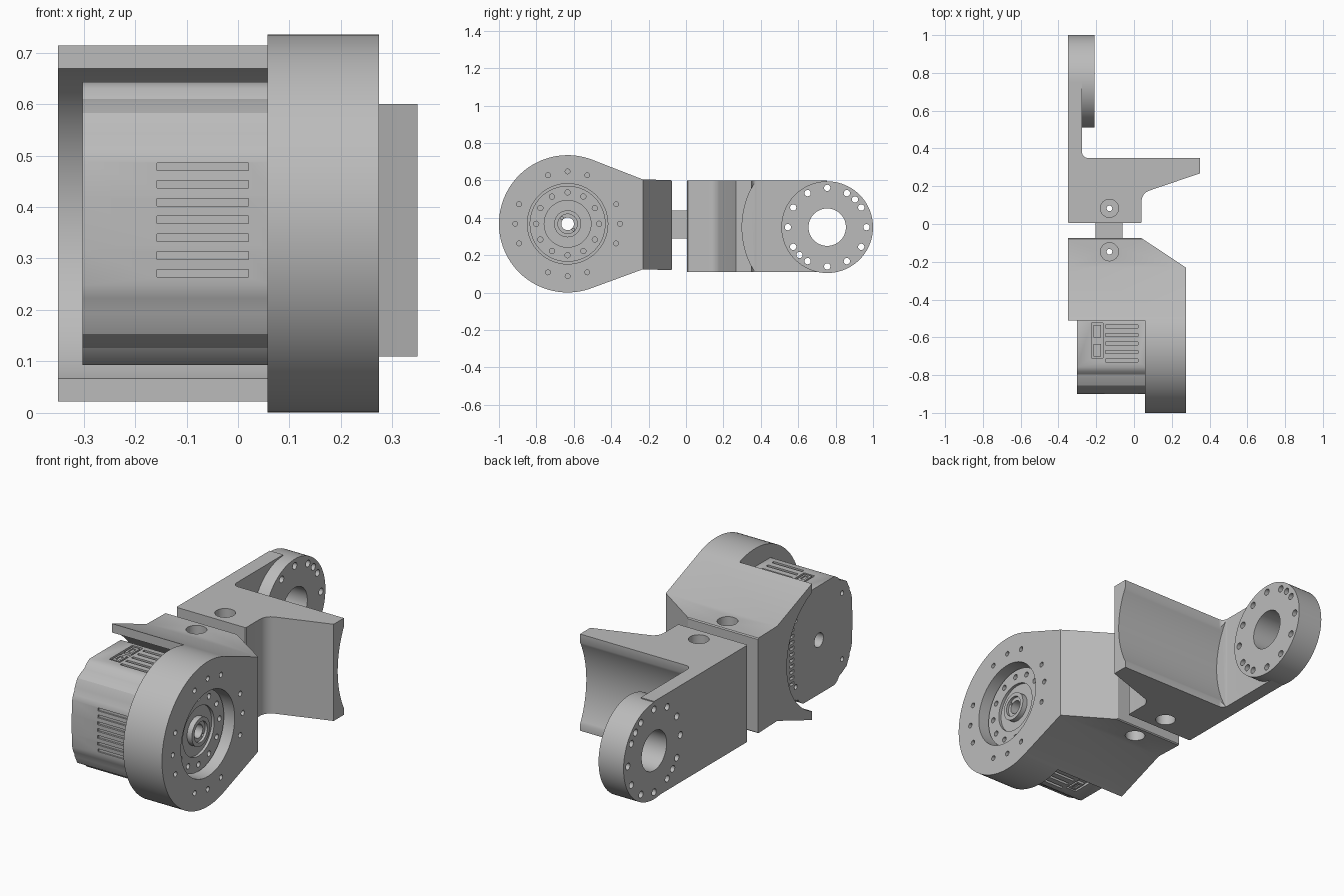
import bpy, bmesh, math

cube = bpy.data.objects.get("Cube")
if cube:
    bpy.data.objects.remove(cube, do_unlink=True)

metal = bpy.data.materials.new("plain_grey_metal")
metal.use_nodes = True
grey = (0.5, 0.5, 0.5, 1)
metal.diffuse_color = grey
metal.node_tree.nodes["Principled BSDF"].inputs["Base Color"].default_value = grey


def circle(cu, cv, r, n=64):
    return [(cu + r * math.cos(2 * math.pi * i / n), cv + r * math.sin(2 * math.pi * i / n))
            for i in range(n)]


def rect(u0, v0, u1, v1):
    return [(u0, v0), (u1, v0), (u1, v1), (u0, v1)]


def arc(cu, cv, r, a0, a1, n=48):
    angles = [math.radians(a0 + (a1 - a0) * i / n) for i in range(n + 1)]
    return [(cu + r * math.cos(a), cv + r * math.sin(a)) for a in angles]


def solid(name, *prisms):
    """Object made of extruded outlines, each given as (axis, outline, low, high)."""
    bm = bmesh.new()
    for axis, outline, lo, hi in prisms:
        place = {"x": lambda u, v, w: (w, u, v),
                 "z": lambda u, v, w: (u, v, w)}[axis]
        base = [bm.verts.new(place(u, v, lo)) for u, v in outline]
        top = [bm.verts.new(place(u, v, hi)) for u, v in outline]
        bm.faces.new(base)
        bm.faces.new(top)
        for i in range(len(base)):
            j = (i + 1) % len(base)
            bm.faces.new((base[i], base[j], top[j], top[i]))
    bmesh.ops.recalc_face_normals(bm, faces=bm.faces)
    mesh = bpy.data.meshes.new(name)
    bm.to_mesh(mesh)
    bm.free()
    mesh.materials.append(metal)
    obj = bpy.data.objects.new(name, mesh)
    bpy.context.collection.objects.link(obj)
    return obj


def activate(obj):
    bpy.ops.object.select_all(action="DESELECT")
    obj.select_set(True)
    bpy.context.view_layer.objects.active = obj


def cut(obj, *prisms):
    """Subtract separate (non-overlapping) prisms from the object."""
    cutter = solid("cutter", *prisms)
    cutter.hide_render = True
    mod = obj.modifiers.new("cut", "BOOLEAN")
    mod.operation, mod.solver, mod.object = "DIFFERENCE", "EXACT", cutter
    activate(obj)
    bpy.ops.object.modifier_apply(modifier=mod.name)
    bpy.data.objects.remove(cutter, do_unlink=True)


def finish(obj):
    activate(obj)
    bpy.ops.object.shade_smooth_by_angle(angle=math.radians(30))


def bolt_circle(cy, cz, radius, hole, angles, lo, hi):
    return [("x", circle(cy + radius * math.cos(math.radians(a)),
                         cz + radius * math.sin(math.radians(a)), hole, 16), lo, hi)
            for a in angles]


def pin_cuts(obj, y):
    # counterbored vertical screw hole, open at both ends
    cut(obj, ("z", circle(-0.13, y, 0.048, 32), 0.52, 0.8),
        ("z", circle(-0.13, y, 0.048, 32), -0.1, 0.2))
    cut(obj, ("z", circle(-0.13, y, 0.015, 16), 0.1, 0.7))


MY, MZ = -0.633, 0.368     # motor axis
RY, RZ = 0.755, 0.35       # rear ring axis

# Front bracket: round plate running tangentially into a block
outline = arc(MY, MZ, 0.367, 69, 291, 72) + [
    (-0.23, 0.125), (-0.08, 0.12), (-0.075, 0.125), (-0.075, 0.597), (-0.08, 0.602), (-0.23, 0.605)]
bracket = solid("front_bracket", ("x", outline, -0.35, 0.274))
cut(bracket, ("x", rect(-1.1, -0.1, -0.51, 0.9), -0.4, 0.057))
cut(bracket, ("x", circle(MY, MZ, 0.325, 96), -0.4, 0.057))
cut(bracket, ("z", [(0.274, -0.23), (0.04, -0.075), (0.04, 0.0), (0.4, 0.0), (0.4, -0.23)], -0.1, 0.9))
cut(bracket, ("x", circle(MY, MZ, 0.215), 0.19, 0.4))
cut(bracket, ("x", circle(MY, MZ, 0.034, 32), 0.0, 0.4),
    *bolt_circle(MY, MZ, 0.28, 0.013,
                 [q + d for q in (0, 90, 180, 270) for d in (-22, 0, 22)], 0.22, 0.4))
pin_cuts(bracket, -0.147)
finish(bracket)

# Motor output disc with stepped hub
disc = solid("output_disc", ("x", circle(MY, MZ, 0.203), 0.18, 0.222))
cut(disc, ("x", circle(MY, MZ, 0.125), 0.208, 0.3))
cut(disc, ("x", circle(MY, MZ, 0.034, 32), 0.1, 0.3),
    *bolt_circle(MY, MZ, 0.168, 0.014, range(0, 360, 30), 0.2, 0.3))
finish(disc)
hub = solid("output_hub", ("x", circle(MY, MZ, 0.072), 0.18, 0.235))
cut(hub, ("x", circle(MY, MZ, 0.052, 32), 0.222, 0.3))
cut(hub, ("x", circle(MY, MZ, 0.034, 32), 0.1, 0.3),
    *bolt_circle(MY, MZ, 0.044, 0.007, (135, 315), 0.2, 0.3))
finish(hub)

# Motor body: one quarter outline mirrored to all four corners
quarter = [(0.267, 0.05), (0.263, 0.12), (0.256, 0.145), (0.246, 0.16), (0.243, 0.175),
           (0.222, 0.215), (0.185, 0.235), (0.165, 0.242), (0.148, 0.262), (0.125, 0.275)]
half = quarter + [(-u, v) for u, v in reversed(quarter)]
full = half + [(-u, -v) for u, v in half]
motor = solid("motor_body", ("x", [(MY + u, MZ + v) for u, v in full], -0.302, 0.07))
slots = [("x", rect(-1.0, 0.264 + 0.0345 * i, -0.89, 0.279 + 0.0345 * i), -0.157, 0.02)
         for i in range(7)]
for lo, hi in ((0.63, 0.8), (-0.1, 0.106)):
    slots += [("x", rect(-0.73 + 0.045 * i, lo, -0.715 + 0.045 * i, hi), -0.15, 0.02)
              for i in range(5)]
    slots.append(("z", rect(-0.225, -0.71, -0.165, -0.525), lo, hi))
cut(motor, *slots)
cut(motor, ("x", circle(MY, MZ, 0.036, 32), -0.4, 0.2),
    *bolt_circle(MY, MZ, 0.25, 0.012, (42, 138, 222, 318), -0.4, -0.285),
    *[("x", rect(-0.435, 0.22 + 0.03 * i, -0.4, 0.235 + 0.03 * i), -0.4, -0.285) for i in range(11)])
finish(motor)

# Cable sockets on top and underneath the motor
for side, z, pocket in (("upper", 0.628, (0.636, 0.66)), ("lower", 0.094, (0.08, 0.1))):
    for n, y in enumerate((-0.69, -0.59)):
        socket = solid(f"{side}_socket_{n + 1}",
                       ("z", rect(-0.215, y - 0.012, -0.175, y + 0.055), z, z + 0.014))
        cut(socket, ("z", rect(-0.205, y, -0.185, y + 0.04), *pocket))
        finish(socket)

# Link between the two brackets
finish(solid("connector_link", ("x", rect(-0.09, 0.29, 0.02, 0.44), -0.205, -0.06)))

# Rear bracket: block with side wing and long arm, seen as one plan outline
plan = ([(-0.35, 0.01), (-0.345, 0.005), (0.035, 0.005), (0.04, 0.01)]
        + arc(0.1, 0.12, 0.06, 180, 110, 8)
        + [(0.349, 0.268), (0.349, 0.35)]
        + arc(-0.245, 0.38, 0.03, 270, 180, 8)
        + [(-0.275, RY), (-0.35, RY)])
rear = solid("rear_bracket", ("z", plan, 0.11, 0.6))
cut(rear, ("x", circle(RY, RZ, 0.455, 128), -0.273, 0.5))
cut(rear, ("x", circle(RY, RZ, 0.24, 96), -0.5, 0.0))
pin_cuts(rear, 0.083)
finish(rear)

# Bolt ring at the end of the arm
ring = solid("rear_ring", ("x", circle(RY, RZ, 0.245, 96), -0.35, -0.21))
cut(ring, ("x", circle(RY, RZ, 0.1), -0.5, 0.0),
    *bolt_circle(RY, RZ, 0.21, 0.017, list(range(0, 360, 30)) + [45, 225], -0.5, 0.0))
finish(ring)
